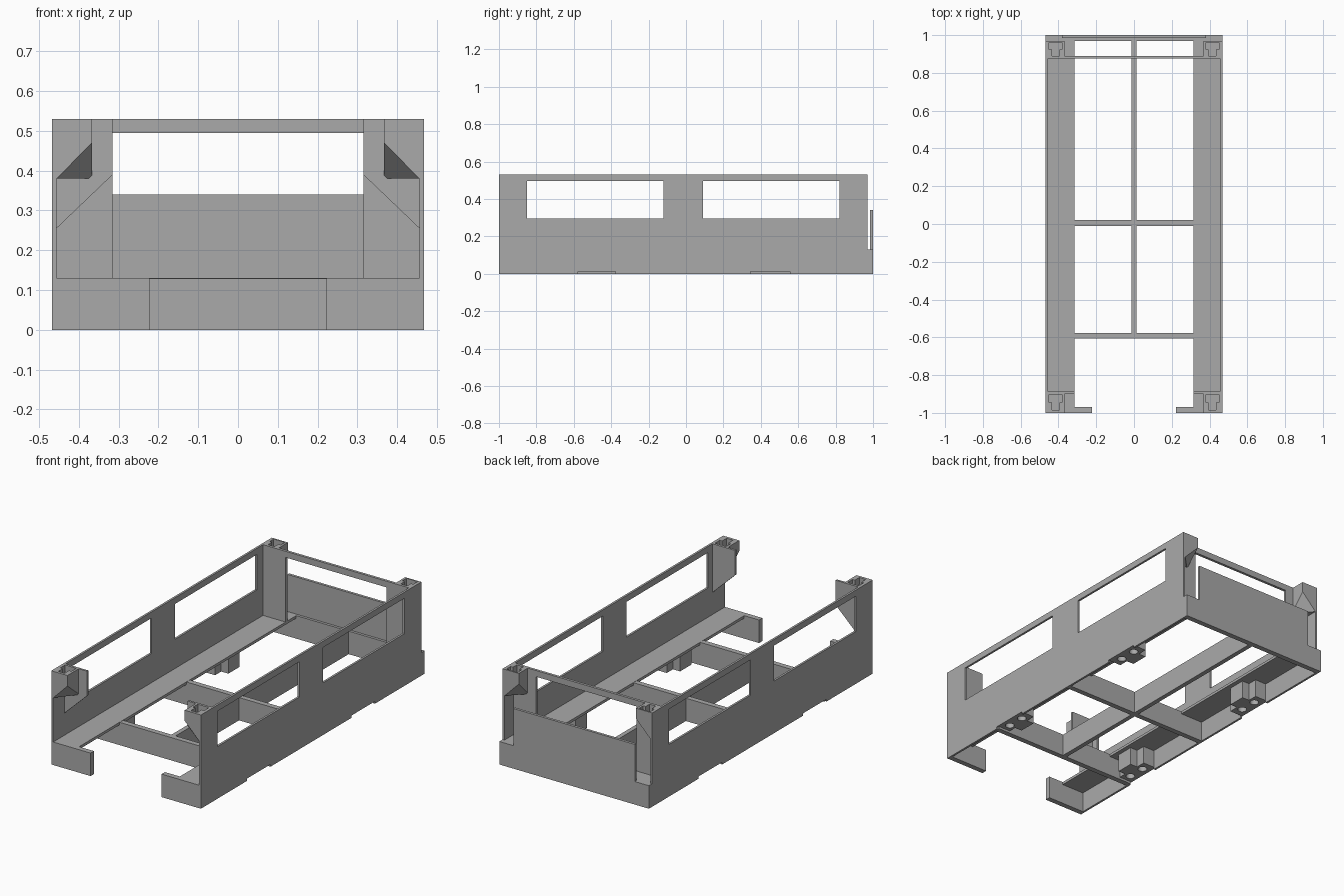
import bpy, bmesh, math
from mathutils import Vector

if "Cube" in bpy.data.objects:
    bpy.data.objects.remove(bpy.data.objects["Cube"])

grey = bpy.data.materials.new("plain grey")
grey.diffuse_color = (0.4, 0.4, 0.4, 1)
grey.use_nodes = True
grey.node_tree.nodes["Principled BSDF"].inputs["Base Color"].default_value = grey.diffuse_color


def finish(name, bm):
    bmesh.ops.recalc_face_normals(bm, faces=bm.faces)
    me = bpy.data.meshes.new(name)
    bm.to_mesh(me)
    bm.free()
    me.materials.append(grey)
    ob = bpy.data.objects.new(name, me)
    bpy.context.collection.objects.link(ob)
    return ob


def box(name, x, y, z):
    bm = bmesh.new()
    bmesh.ops.create_cube(bm, size=1)
    for v in bm.verts:
        v.co = Vector([r[0] if c < 0 else r[1] for c, r in zip(v.co, (x, y, z))])
    return finish(name, bm)


def prism(name, pts, axis, a, b):
    """Extrude a 2D outline along an axis from a to b."""
    def place(p, d):
        c = list(p)
        c.insert(axis, d)
        return c
    bm = bmesh.new()
    face = bm.faces.new([bm.verts.new(place(p, a)) for p in pts])
    out = bmesh.ops.extrude_face_region(bm, geom=[face])
    move = Vector((0, 0, 0))
    move[axis] = b - a
    bmesh.ops.translate(bm, vec=move, verts=[g for g in out["geom"] if isinstance(g, bmesh.types.BMVert)])
    return finish(name, bm)


def hull(name, pts):
    bm = bmesh.new()
    for p in pts:
        bm.verts.new(p)
    bmesh.ops.convex_hull(bm, input=bm.verts)
    bmesh.ops.dissolve_limit(bm, angle_limit=0.01, verts=bm.verts, edges=bm.edges)
    return finish(name, bm)


def cylinder(name, x, y, z, r, depth):
    bm = bmesh.new()
    bmesh.ops.create_cone(bm, cap_ends=True, segments=24, radius1=r, radius2=r, depth=depth)
    bmesh.ops.translate(bm, vec=(x, y, z), verts=bm.verts)
    return finish(name, bm)


def apply_mod(ob, mod):
    bpy.context.view_layer.objects.active = ob
    bpy.ops.object.modifier_apply(modifier=mod.name)


def cut(ob, cutters):
    for c in cutters:
        m = ob.modifiers.new("cut", "BOOLEAN")
        m.operation = "DIFFERENCE"
        m.solver = "EXACT"
        m.object = c
        apply_mod(ob, m)
        bpy.data.objects.remove(c)


def mirror(*obs):
    for ob in obs:
        apply_mod(ob, ob.modifiers.new("mirror", "MIRROR"))


X, XI = 0.468, 0.456          # outer and inner face of the side walls
FOOT_Y = (-0.483, 0.45)       # centres of the foot sockets

# Side walls with two windows and two shallow foot notches
wall = prism("side_walls", [(-1, 0), (1, 0), (1, .13), (.97, .13), (.97, .53), (-1, .53)], 0, XI, X)
cut(wall, [box("cutter", (.4, .5), y, (.295, .495)) for y in ((-.85, -.12), (.09, .82))]
    + [box("cutter", (.4, .5), (y - .105, y + .105), (-.1, .013)) for y in FOOT_Y])
mirror(wall)

# Floor ledges along both sides
mirror(box("side_ledges", (.315, XI), (-.99, .98), (.115, .13)))

# Front corner returns with an open middle
mirror(box("front_returns", (.222, XI), (-1, -.97), (0, .13)))

# Back wall: low full-width base and a thin raised panel leaving a slot
box("back_base", (-XI, XI), (.97, 1), (0, .13))
box("back_panel", (-.38, .38), (.985, 1), (.13, .34))

# Floor cross bars and the centre rail
for i, y in enumerate((-.592, .005)):
    box(f"cross_bar_{i + 1}", (-.46, .46), (y - .015, y + .015), (0, .129))
box("centre_rail", (-.013, .013), (-.592, .975), (0, .128))

# Back corner plates and the upper bar joining them
mirror(box("back_corner_plates", (.315, XI), (.875, .89), (.13, .53)))
box("back_top_bar", (-.315, .315), (.875, .89), (.495, .53))

# Front corner plates with slanted lower edge
mirror(prism("front_corner_plates", [(.315, .53), (.315, .39), (XI, .255), (XI, .53)], 1, -.9, -.888))

# Corner posts with slanted underside and T-shaped top pockets
for name, yo, yi, t0, t1, t2 in (("front_posts", -1, -.89, -.902, -.945, -.985),
                                 ("back_posts", .97, .88, .962, .925, .89)):
    post = hull(name, [(x, y, .53) for x in (.367, XI) for y in (yo, yi)]
                + [(.367, yo, .47), (XI, yo, .38), (.367, yi, .38), (XI, yi, .38)])
    pocket = prism("cutter", [(.38, t0), (.38, t1), (.395, t1), (.395, t2),
                              (.435, t2), (.435, t1), (.45, t1), (.45, t0)], 2, .49, .6)
    cut(post, [pocket])
    mirror(post)

# Stepped foot sockets under the ledges, each with two round holes
for i, y in enumerate(FOOT_Y):
    w, n = .105, .05
    foot = prism(f"foot_sockets_{i + 1}", [(XI, y - w), (XI, y + w), (.385, y + w), (.385, y + n),
                                           (.34, y + n), (.34, y - n), (.385, y - n), (.385, y - w)],
                 2, .013, .118)
    cut(foot, [cylinder("cutter", .422, y + d, .02, .024, .06) for d in (-.05, .05)])
    mirror(foot)
